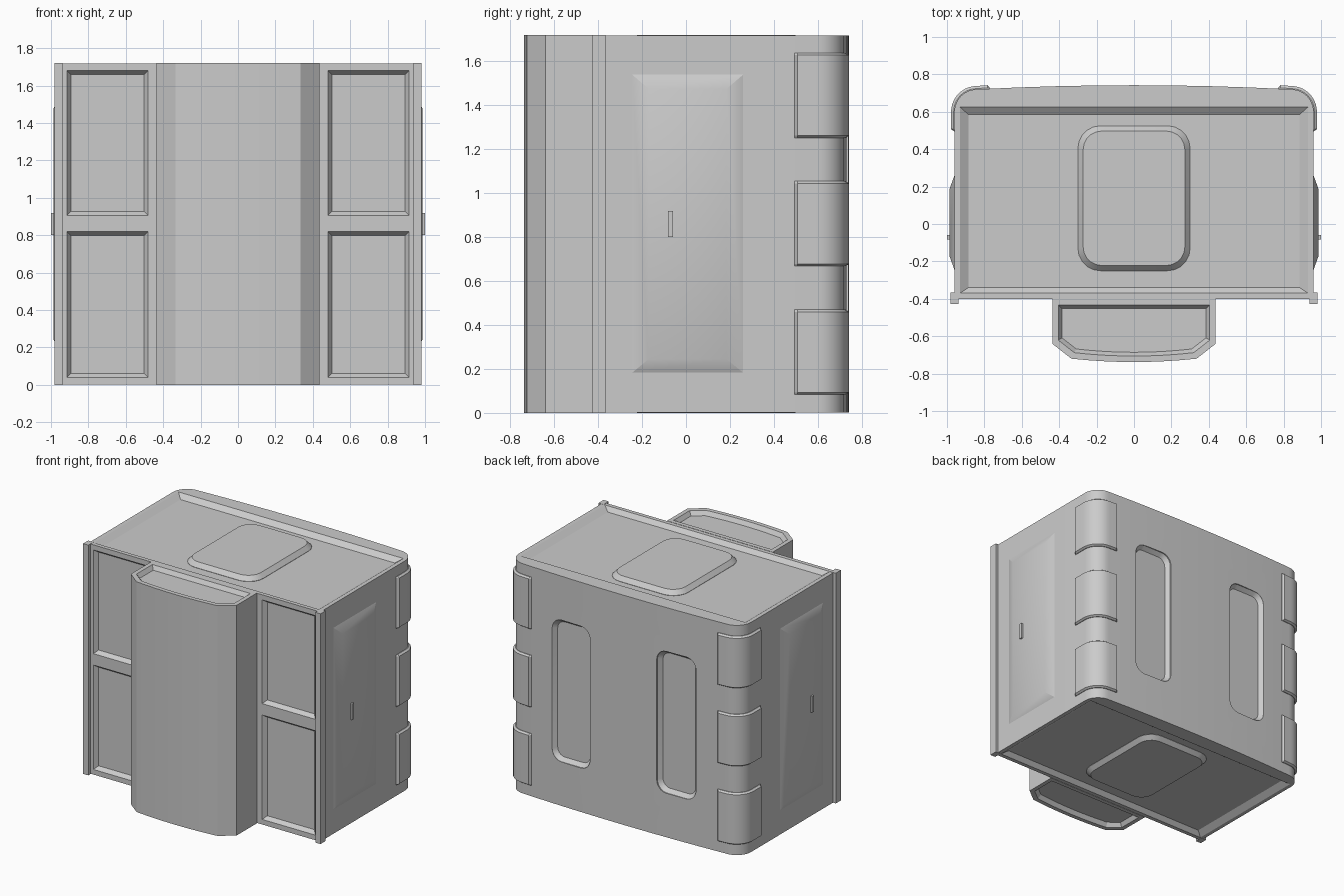
import bpy, bmesh, math

if "Cube" in bpy.data.objects:
    bpy.data.objects.remove(bpy.data.objects["Cube"])

H = 1.72
grey = bpy.data.materials.new("light_grey")
grey.diffuse_color = (0.6, 0.6, 0.6, 1)
grey.use_nodes = True
grey.node_tree.nodes["Principled BSDF"].inputs["Base Color"].default_value = grey.diffuse_color


def loft(name, rings):
    """Closed solid through rings of equal point count."""
    bm = bmesh.new()
    vs = [[bm.verts.new(p) for p in r] for r in rings]
    n = len(rings[0])
    for a, b in zip(vs, vs[1:]):
        for i in range(n):
            bm.faces.new((a[i], a[(i + 1) % n], b[(i + 1) % n], b[i]))
    bm.faces.new(vs[0])
    bm.faces.new(vs[-1])
    bmesh.ops.recalc_face_normals(bm, faces=bm.faces)
    me = bpy.data.meshes.new(name)
    bm.to_mesh(me)
    bm.free()
    me.materials.append(grey)
    ob = bpy.data.objects.new(name, me)
    bpy.context.collection.objects.link(ob)
    return ob


def rect(a0, a1, b0, b1, r=0.0, n=5):
    """Rectangle with optionally rounded corners."""
    if r <= 0:
        return [(a0, b0), (a1, b0), (a1, b1), (a0, b1)]
    pts = []
    for k, (ca, cb) in enumerate([(a1 - r, b1 - r), (a0 + r, b1 - r), (a0 + r, b0 + r), (a1 - r, b0 + r)]):
        for i in range(n + 1):
            t = math.pi / 2 * (k + i / n)
            pts.append((ca + r * math.cos(t), cb + r * math.sin(t)))
    return pts


def on_x(p, x): return [(x, a, b) for a, b in p]
def on_y(p, y): return [(a, y, b) for a, b in p]
def on_z(p, z): return [(a, b, z) for a, b in p]


def cut(ob, cutters):
    for c in cutters:
        m = ob.modifiers.new("cut", 'BOOLEAN')
        m.operation, m.solver, m.object = 'DIFFERENCE', 'EXACT', c
    bpy.context.view_layer.update()
    dg = bpy.context.evaluated_depsgraph_get()
    me = bpy.data.meshes.new_from_object(ob.evaluated_get(dg))
    ob.modifiers.clear()
    ob.data = me
    for c in cutters:
        bpy.data.objects.remove(c)


# main cabin: flat front, rounded rear corners, slightly bowed back
half = [(0.96, -0.40)]
half += [(0.84 + 0.12 * math.cos(t), 0.60 + 0.12 * math.sin(t)) for t in [math.pi / 20 * i for i in range(10)]]
half += [(x, 0.742 - 0.022 * (x / 0.84) ** 2) for x in (0.84, 0.63, 0.42, 0.21)]
outline = half + [(0, 0.742)] + [(-x, y) for x, y in reversed(half)]
cabin = loft("cabin", [on_z(outline, 0.002), on_z(outline, H - 0.002)])

cutters = []
# roof and floor recesses
big, small = rect(-0.93, 0.93, -0.37, 0.625), rect(-0.885, 0.885, -0.34, 0.585)
for a, b, c in [(H + 0.1, H - 0.002, H - 0.032), (-0.1, 0.002, 0.032)]:
    cutters.append(loft("recess_cutter", [on_z(big, a), on_z(big, b), on_z(small, c)]))
for s in (1, -1):
    # front wall panels
    for z0, z1 in [(0.04, 0.82), (0.905, 1.68)]:
        o = [(s * a, b) for a, b in rect(0.48, 0.915, z0, z1)]
        i = [(s * a, b) for a, b in rect(0.502, 0.893, z0 + 0.022, z1 - 0.022)]
        cutters.append(loft("panel_cutter", [on_y(o, -0.5), on_y(o, -0.40), on_y(i, -0.37)]))
    # rear window slots
    o = [(s * a, b) for a, b in rect(0.275, 0.595, 0.33, 1.39, 0.08)]
    i = [(s * a, b) for a, b in rect(0.30, 0.57, 0.355, 1.365, 0.06)]
    cutters.append(loft("slot_cutter", [on_y(o, 0.85), on_y(o, 0.73), on_y(i, 0.70)]))
cut(cabin, cutters)

# raised hatches on roof and floor
o, i = rect(-0.30, 0.30, -0.25, 0.525, 0.12), rect(-0.272, 0.272, -0.222, 0.497, 0.10)
loft("roof_hatch", [on_z(o, H - 0.04), on_z(o, H - 0.03), on_z(i, H + 0.001)])
loft("floor_hatch", [on_z(o, 0.04), on_z(o, 0.03), on_z(i, 0)])


# front bay with chamfered corners and bowed face
def bay_outline(d):
    h = [(0.437 - d, -0.40 - d), (0.437 - d, -0.64 + d * 0.6), (0.335 - d * 0.5, -0.72 + d)]
    w = 0.335 - d * 0.5
    h += [(w * k, -0.738 + 0.018 * k * k + d) for k in (0.75, 0.5, 0.25)]
    return h + [(0, -0.738 + d)] + [(-x, y) for x, y in reversed(h)]


o = bay_outline(0)
bay = loft("front_bay", [on_z(o, 0), on_z(o, H)])
o, i = bay_outline(0.032), bay_outline(0.052)
cut(bay, [loft("bay_cutter", [on_z(o, a), on_z(o, b), on_z(i, c)])
          for a, b, c in [(H + 0.1, H, H - 0.03), (-0.1, 0, 0.03)]])


# wrap-around corner guard section, t = thickness outside the cabin
def guard(s, t, e):
    arc = [math.pi / 20 * k for k in range(11)]

    def path(r):
        return [(0.84 + r * math.cos(a), 0.60 + r * math.sin(a)) for a in arc]
    r = 0.12 + t
    p = [(0.955, 0.495), (0.961, 0.495), (0.84 + r, 0.495 + e)] + path(r)
    p += [(0.77 + e, 0.604 + r), (0.77, 0.726), (0.77, 0.715)] + list(reversed(path(0.105)))
    return [(s * x, y) for x, y in p]


for s, side in ((1, "right"), (-1, "left")):
    # corner guards
    for z in (0.083, 0.668, 1.252):
        a, b = guard(s, 0.004, 0.012), guard(s, 0.018, 0.012)
        loft(side + "_corner_guard", [on_z(a, z), on_z(b, z + 0.01), on_z(b, z + 0.377), on_z(a, z + 0.387)])
    # front corner posts
    p = [(s * a, b) for a, b in rect(0.938, 0.981, -0.427, -0.367)]
    loft(side + "_corner_post", [on_z(p, 0), on_z(p, H)])
    # raised side door panel
    o, i = rect(-0.245, 0.26, 0.183, 1.54), rect(-0.17, 0.185, 0.245, 1.475)
    loft(side + "_side_door", [on_x(o, s * 0.95), on_x(o, s * 0.96), on_x(i, s * 0.987)])
    # door handle
    h = rect(-0.082, -0.06, 0.80, 0.92)
    loft(side + "_door_handle", [on_x(h, s * 0.97), on_x(h, s * 1.0)])

# smooth curved surfaces, keep hard edges
for ob in bpy.context.scene.objects:
    ob.select_set(True)
    bpy.context.view_layer.objects.active = ob
bpy.ops.object.shade_smooth_by_angle(angle=math.radians(25))
